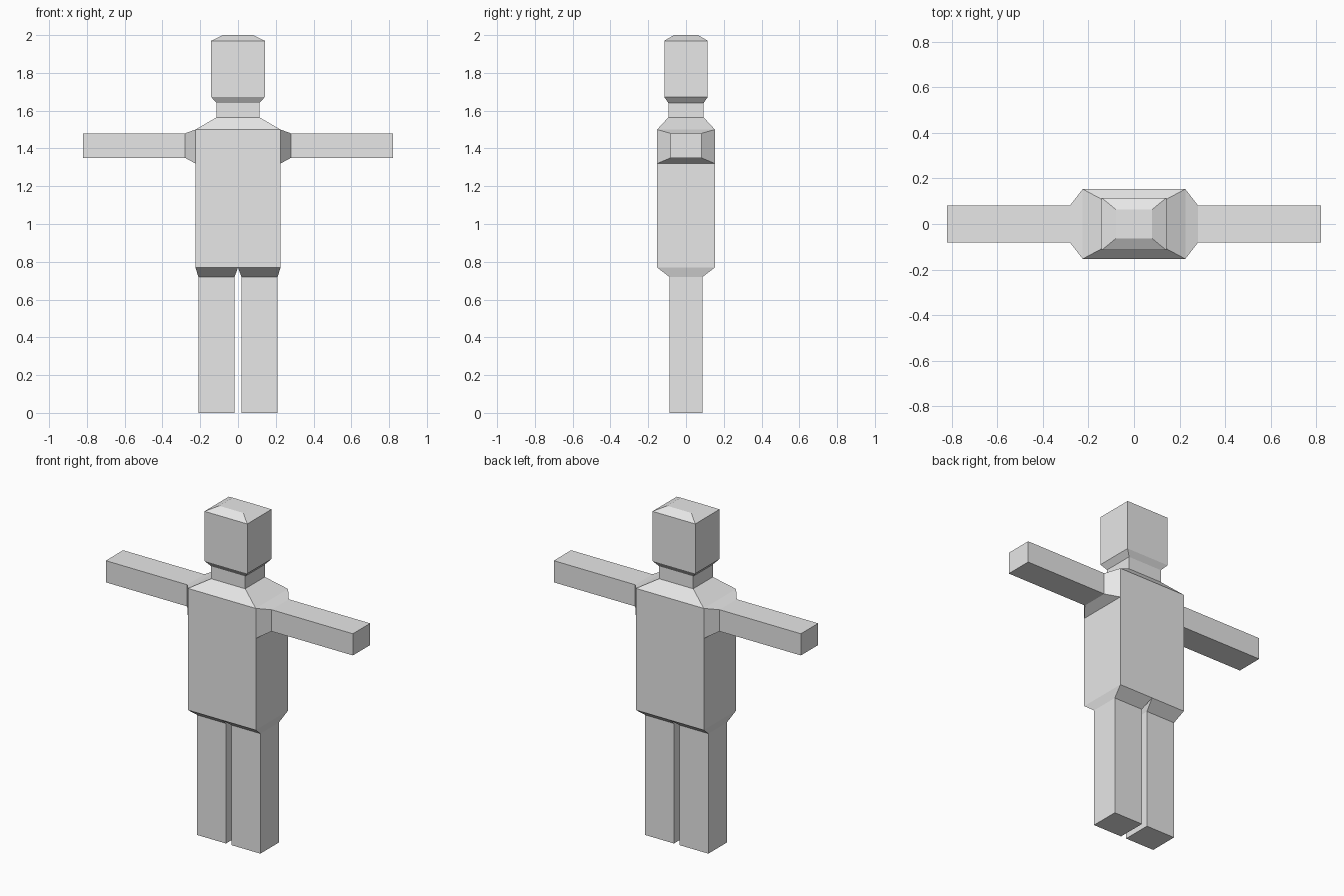
import bpy, bmesh

if "Cube" in bpy.data.objects:
    bpy.data.objects.remove(bpy.data.objects["Cube"])

grey = bpy.data.materials.new("plain grey")
grey.diffuse_color = (0.8, 0.8, 0.8, 1)
grey.use_nodes = True
grey.node_tree.nodes["Principled BSDF"].inputs["Base Color"].default_value = grey.diffuse_color


def ring_z(x0, x1, y, z):
    """Rectangular section lying flat at height z."""
    return [(x0, -y, z), (x1, -y, z), (x1, y, z), (x0, y, z)]


def ring_x(x, y, z0, z1):
    """Rectangular section standing upright at x."""
    return [(x, -y, z0), (x, y, z0), (x, y, z1), (x, -y, z1)]


def loft(name, rings, cap_end=False, side=1, skip=()):
    """Join four-sided sections; skip holds (band, side) faces left open."""
    bm = bmesh.new()
    loops = [[bm.verts.new((x * side, y, z)) for x, y, z in r] for r in rings]
    for b, (lo, hi) in enumerate(zip(loops, loops[1:])):
        for i in range(4):
            if (b, i) not in skip:
                j = (i + 1) % 4
                bm.faces.new((lo[i], lo[j], hi[j], hi[i]))
    if cap_end:
        bm.faces.new(loops[-1])
    if side < 0:
        bmesh.ops.reverse_faces(bm, faces=bm.faces)
    mesh = bpy.data.meshes.new(name)
    bm.to_mesh(mesh)
    bm.free()
    mesh.materials.append(grey)
    obj = bpy.data.objects.new(name, mesh)
    bpy.context.collection.objects.link(obj)


# Torso with sloped shoulders, open where the arms join
loft("torso", [ring_z(-0.225, 0.225, 0.153, 0.77),
               ring_z(-0.225, 0.225, 0.153, 1.32),
               ring_z(-0.225, 0.225, 0.153, 1.50),
               ring_z(-0.113, 0.113, 0.093, 1.565)], skip={(1, 1), (1, 3)})

# Neck and head with a bevelled crown
loft("head", [ring_z(-0.113, 0.113, 0.093, 1.565),
              ring_z(-0.113, 0.113, 0.093, 1.64),
              ring_z(-0.142, 0.142, 0.115, 1.672),
              ring_z(-0.142, 0.142, 0.115, 1.97),
              ring_z(-0.08, 0.08, 0.064, 2.0)], cap_end=True)

for side, label in ((-1, "left"), (1, "right")):
    # Arm with a tapered shoulder socket
    loft(label + "_arm", [ring_x(0.225, 0.153, 1.32, 1.50),
                          ring_x(0.28, 0.082, 1.35, 1.48),
                          ring_x(0.82, 0.082, 1.35, 1.48)],
         cap_end=True, side=side)
    # Leg with a tapered hip, listed from the foot down-facing side last
    loft(label + "_leg", [ring_z(0, 0.225, 0.153, 0.77)[::-1],
                          ring_z(0.018, 0.21, 0.088, 0.72)[::-1],
                          ring_z(0.018, 0.21, 0.088, 0)[::-1]],
         cap_end=True, side=side)
